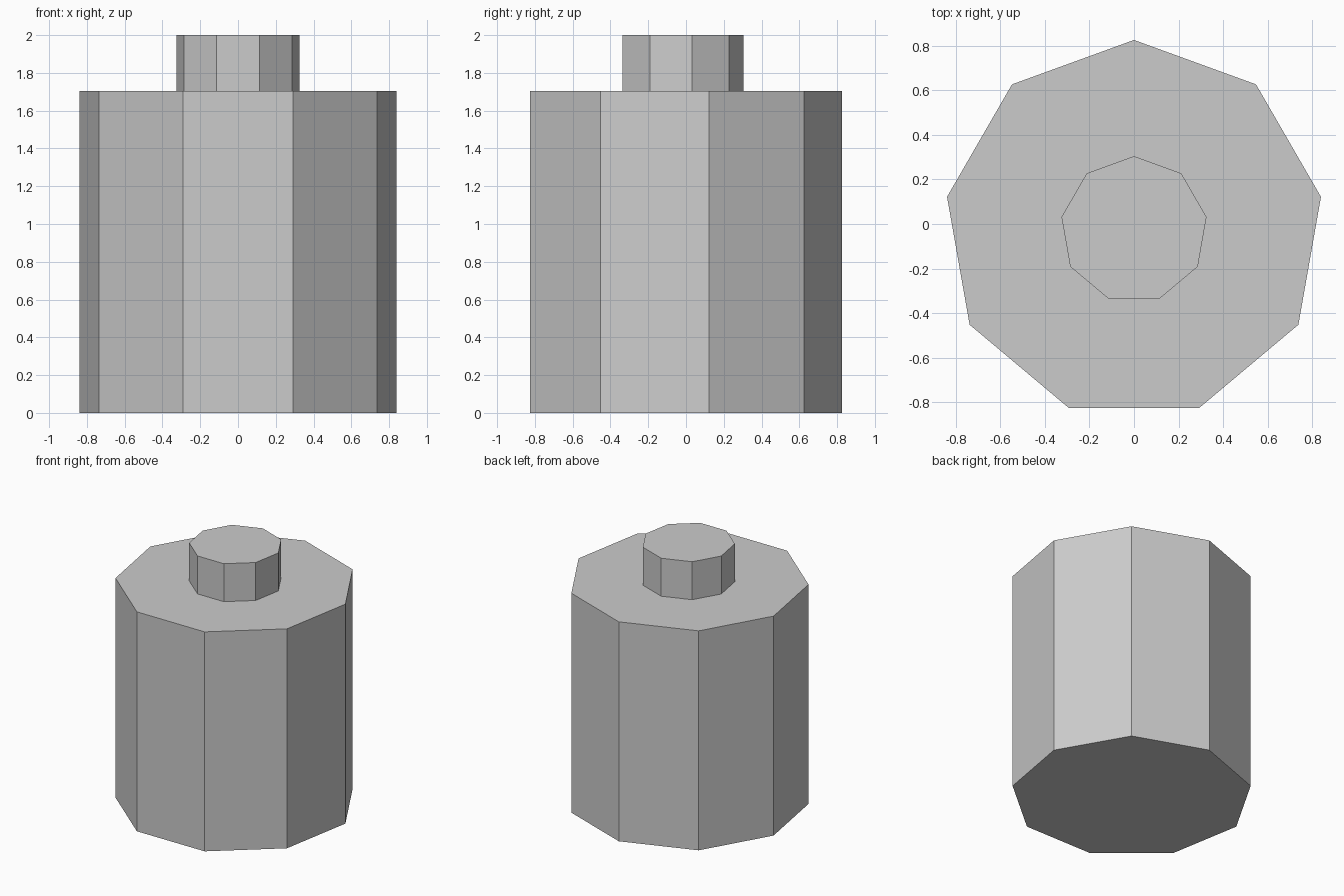
import bpy

if "Cube" in bpy.data.objects:
    bpy.data.objects.remove(bpy.data.objects["Cube"])

SIDES = 9
CENTRE_Y = -0.026  # a nine-sided ring is lopsided in y, so its bounds centre on 0


def prism(name, radius, z0, z1):
    """Flat-shaded nine-sided prism with one corner pointing to +y."""
    bpy.ops.mesh.primitive_cylinder_add(
        vertices=SIDES, radius=radius, depth=z1 - z0,
        location=(0, CENTRE_Y, (z0 + z1) / 2))
    obj = bpy.context.object
    obj.name = name
    return obj


# Main canister
prism("body", 0.851, 0.0, 1.705)
# Small raised knob on top
prism("top_knob", 0.33, 1.705, 2.0)
